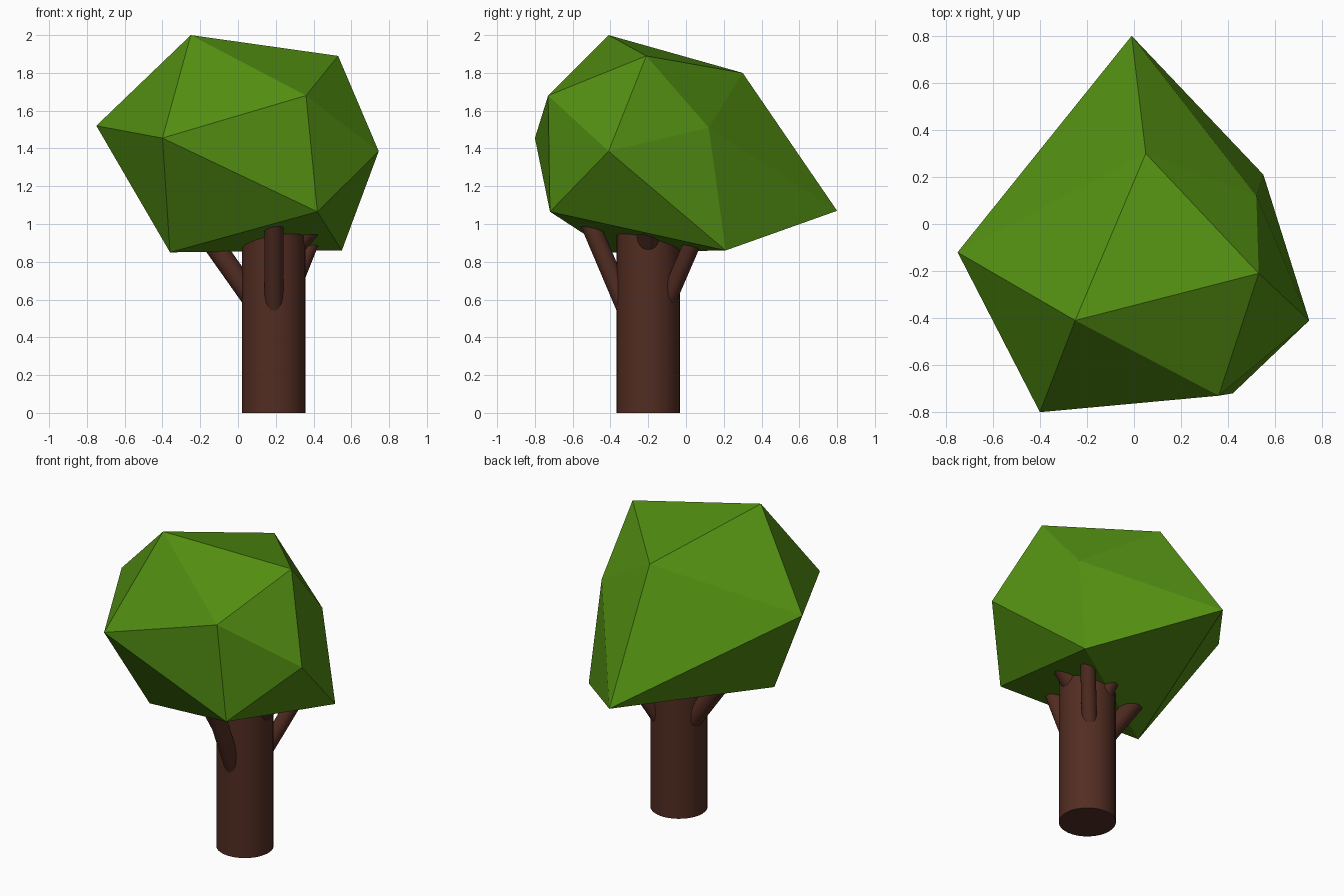
import bpy
from mathutils import Vector

if "Cube" in bpy.data.objects:
    bpy.data.objects.remove(bpy.data.objects["Cube"])


def material(name, color):
    m = bpy.data.materials.new(name)
    m.diffuse_color = (*color, 1)
    m.use_nodes = True
    m.node_tree.nodes["Principled BSDF"].inputs["Base Color"].default_value = m.diffuse_color
    return m


bark = material("bark", (0.085, 0.026, 0.016))
leaf = material("leaf", (0.085, 0.27, 0.006))


def rod(name, start, end, radius):
    """Smooth-sided cylinder between two points."""
    a, b = Vector(start), Vector(end)
    bpy.ops.mesh.primitive_cylinder_add(vertices=32, radius=radius,
                                        depth=(b - a).length, location=(a + b) / 2)
    o = bpy.context.object
    o.name = name
    o.rotation_euler = (b - a).to_track_quat('Z', 'Y').to_euler()
    o.data.materials.append(bark)
    bpy.ops.object.shade_smooth_by_angle()


# Trunk
rod("trunk", (0.19, -0.20, 0), (0.19, -0.20, 1.15), 0.168)

# Branches: start inside the trunk, end inside the canopy
rod("front_branch", (0.19, -0.30, 0.51), (0.19, -0.58, 1.17), 0.05)
rod("left_branch", (0.12, -0.17, 0.54), (-0.29, -0.17, 1.12), 0.055)
rod("back_right_branch", (0.23, -0.13, 0.52), (0.47, 0.13, 1.12), 0.045)
rod("right_branch", (0.24, -0.20, 0.82), (0.50, -0.20, 1.12), 0.06)
rod("back_branch", (0.17, -0.15, 0.72), (0.13, 0.11, 1.12), 0.05)

# Canopy: irregular low-poly icosahedron
points = {
    "A": (-0.25, -0.41, 2.00), "B": (0.53, -0.21, 1.89), "C": (0.36, -0.73, 1.68),
    "D": (-0.40, -0.80, 1.455), "E": (-0.75, -0.12, 1.52), "F": (0.745, -0.41, 1.385),
    "G": (0.42, -0.72, 1.065), "H": (-0.36, -0.39, 0.85), "I": (0.55, 0.21, 0.86),
    "J": (-0.01, 0.80, 1.07), "K": (0.05, 0.30, 1.80), "L": (0.52, 0.12, 1.51),
}
faces = ("AED ADC ACB DGC DHG CGF CFB DEH GIF GHI "
         "ABK AKE KBL BFL FIL LIJ LJK KJE EJH HJI").split()
keys = list(points)
mesh = bpy.data.meshes.new("canopy")
mesh.from_pydata(list(points.values()), [], [[keys.index(c) for c in f] for f in faces])
mesh.materials.append(leaf)
canopy = bpy.data.objects.new("canopy", mesh)
bpy.context.collection.objects.link(canopy)
# Make the face directions consistent
bpy.ops.object.select_all(action='DESELECT')
bpy.context.view_layer.objects.active = canopy
canopy.select_set(True)
bpy.ops.object.mode_set(mode='EDIT')
bpy.ops.mesh.select_all(action='SELECT')
bpy.ops.mesh.normals_make_consistent(inside=False)
bpy.ops.object.mode_set(mode='OBJECT')
